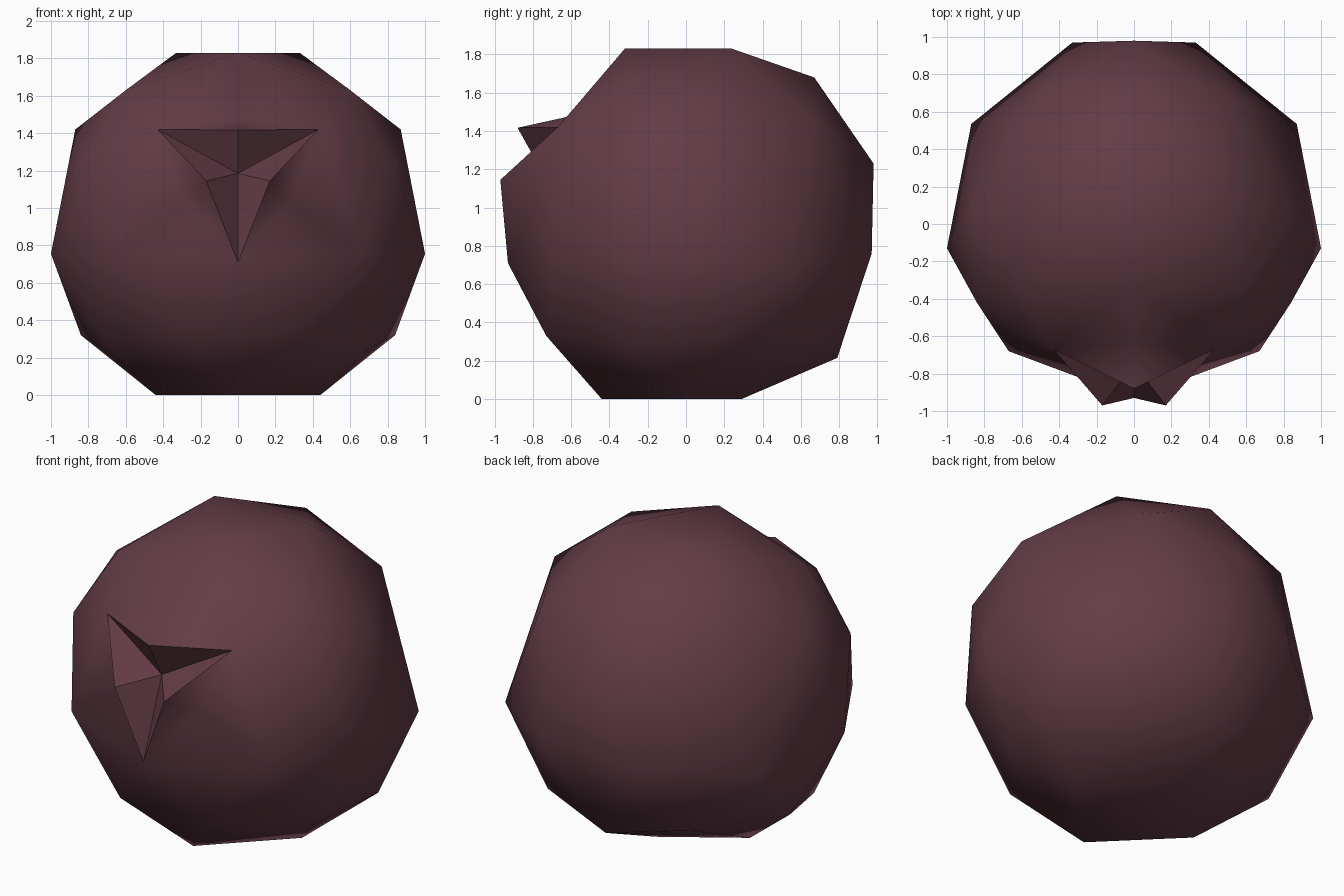
import bpy, bmesh
from mathutils import Vector

if "Cube" in bpy.data.objects:
    bpy.data.objects.remove(bpy.data.objects["Cube"])

skin = bpy.data.materials.new("dark plum")
skin.diffuse_color = (0.125, 0.045, 0.062, 1)
skin.use_nodes = True
skin.node_tree.nodes["Principled BSDF"].inputs["Base Color"].default_value = skin.diffuse_color

def make_object(name, bm, smooth):
    mesh = bpy.data.meshes.new(name)
    for f in bm.faces:
        f.smooth = smooth
    bm.to_mesh(mesh)
    bm.free()
    mesh.materials.append(skin)
    ob = bpy.data.objects.new(name, mesh)
    bpy.context.collection.objects.link(ob)
    return ob

# Faceted ball: points on the centre line, and points mirrored in x
centre_pts = [(0, -.32, 1.83), (0, .67, 1.68), (0, .98, 1.23), (0, .79, .215),
              (0, .29, 0), (0, -.44, 0)]
side_pts = [(.33, .24, 1.83), (.52, .67, 1.455), (.6, -.32, 1.63), (.87, .05, 1.42),
            (.87, .535, .70), (1, -.13, .755), (.84, -.42, 1.22), (.67, -.68, .75),
            (.44, 0, 0), (.30, -.73, .33), (.84, .18, .32), (.70, -.26, .25),
            (.33, .97, .76), (.49, .66, .31)]

# Star hollow: three tips on the ball, three raised points between them
tips = [Vector(p) for p in ((.43, -.67, 1.42), (-.43, -.67, 1.42), (0, -.93, .71))]
peaks = [Vector(p) for p in ((0, -.88, 1.417), (-.17, -.97, 1.145), (.17, -.97, 1.145))]
pit = Vector((0, -.75, 1.185))

# Ball body
bm = bmesh.new()
for p in centre_pts:
    bm.verts.new(p)
for x, y, z in side_pts:
    bm.verts.new((x, y, z))
    bm.verts.new((-x, y, z))
tv = [bm.verts.new(p) for p in tips]
bmesh.ops.convex_hull(bm, input=bm.verts[:])
bmesh.ops.recalc_face_normals(bm, faces=bm.faces[:])
for f in bm.faces[:]:
    if set(f.verts) == set(tv):
        bm.faces.remove(f)

# Raised rim around the hollow
for i in range(3):
    a, b = tv[i], tv[(i + 1) % 3]
    edge = bm.edges.get((a, b))
    if edge is None or not edge.link_faces:
        continue
    face = edge.link_faces[0]
    o = next(v for v in face.verts if v not in (a, b))
    bm.faces.remove(face)
    bm.edges.remove(edge)
    mid = (a.co + b.co) / 2
    d = bm.verts.new(mid + (o.co - mid) * .13)
    peak = bm.verts.new(peaks[i])
    for tri in ((a, o, d), (d, o, b), (a, d, peak), (d, b, peak)):
        bm.faces.new(tri)
bmesh.ops.delete(bm, geom=[v for v in bm.verts if not v.link_faces], context='VERTS')
make_object("berry_body", bm, True)

# Flat-shaded inside of the star hollow
bm = bmesh.new()
ring = [bm.verts.new(p) for pair in zip(tips, peaks) for p in pair]
c = bm.verts.new(pit)
for i in range(6):
    bm.faces.new((c, ring[i], ring[(i + 1) % 6]))
make_object("star_hollow", bm, False)
